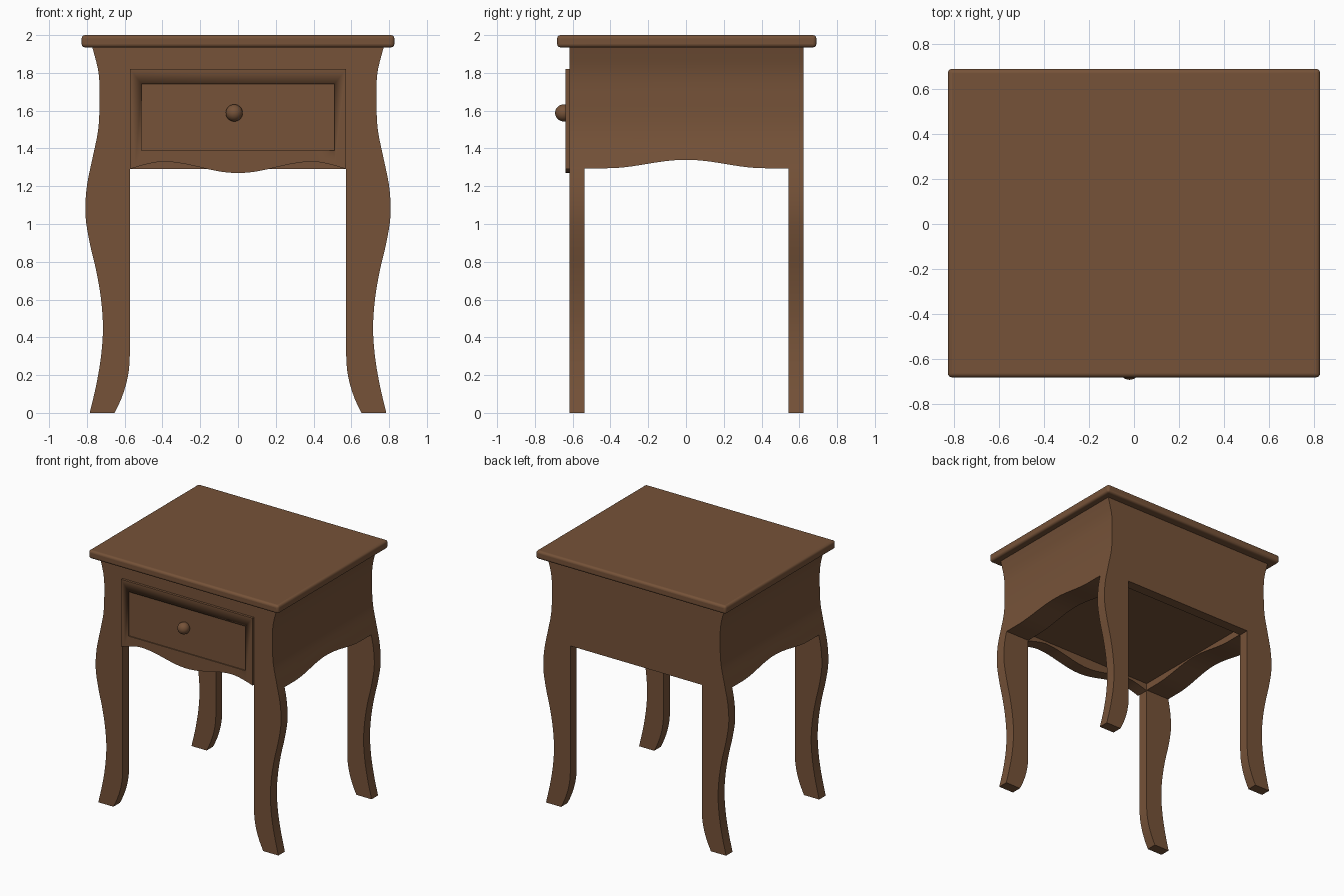
import bpy, bmesh, math

cube = bpy.data.objects.get("Cube")
if cube:
    bpy.data.objects.remove(cube, do_unlink=True)

wood = bpy.data.materials.new("brown_wood")
wood.use_nodes = True
wood.diffuse_color = (0.18, 0.085, 0.04, 1)
bsdf = next(n for n in wood.node_tree.nodes if n.type == 'BSDF_PRINCIPLED')
bsdf.inputs["Base Color"].default_value = wood.diffuse_color
bsdf.inputs["Roughness"].default_value = 0.6

UNDER_TOP = 1.94
INNER = 0.573
STEP = 0.15
# Half width of the curved leg at equal height steps
WIDTHS = [.785, .75, .725, .715, .725, .75, .785, .808, .80, .77, .74, .733, .738, .775]


def outer(z):
    """Smooth leg contour at height z."""
    i = min(int(z / STEP), len(WIDTHS) - 2)
    t = z / STEP - i
    b, c = WIDTHS[i], WIDTHS[i + 1]
    a = WIDTHS[i - 1] if i else 2 * b - c
    d = WIDTHS[i + 2] if i + 2 < len(WIDTHS) else 2 * c - b
    return b + t * ((c - a) + t * ((2*a - 5*b + 4*c - d) + t * (3*b - 3*c + d - a))) / 2


def scallop(x):
    """Wavy lower edge of the front."""
    x = abs(x)
    if x < 0.4:
        return 1.30 - 0.03 * math.cos(math.pi * x / 0.4)
    return 1.33 - 0.04 * ((x - 0.4) / (INNER - 0.4)) ** 1.5


def arch(y):
    """Raised lower edge of the sides."""
    return 1.295 + 0.045 * math.cos(math.pi / 2 * min(abs(y) / 0.42, 1)) ** 2


def finish(name, bm, smooth=True):
    bmesh.ops.recalc_face_normals(bm, faces=bm.faces)
    mesh = bpy.data.meshes.new(name)
    bm.to_mesh(mesh)
    bm.free()
    mesh.materials.append(wood)
    obj = bpy.data.objects.new(name, mesh)
    bpy.context.collection.objects.link(obj)
    bpy.ops.object.select_all(action='DESELECT')
    obj.select_set(True)
    bpy.context.view_layer.objects.active = obj
    if smooth:
        bpy.ops.object.shade_smooth_by_angle(angle=math.radians(35))
    return obj


def loft(name, rings):
    """Skin closed rings of equal length and cap both ends."""
    bm = bmesh.new()
    rows = [[bm.verts.new(p) for p in ring] for ring in rings]
    for r, s in zip(rows, rows[1:]):
        for i in range(len(r)):
            j = (i + 1) % len(r)
            bm.faces.new((r[i], r[j], s[j], s[i]))
    bm.faces.new(rows[0])
    bm.faces.new(rows[-1])
    return finish(name, bm)


def slab(name, outline, y0, y1):
    """Flat board from an x, z outline."""
    return loft(name, [[(x, y, z) for x, z in outline] for y in (y0, y1)])


def box(name, x0, x1, y0, y1, z0, z1):
    return slab(name, [(x0, z0), (x1, z0), (x1, z1), (x0, z1)], y0, y1)


# Front and back boards, each with two curved legs and an apron
leg_outer = [(outer(UNDER_TOP * i / 48), UNDER_TOP * i / 48) for i in range(49)]
foot_inner = [(INNER + 0.08 * (1 - math.sin(a)), 0.29 * (1 - math.cos(a)))
              for a in [math.pi / 2 * i / 8 for i in range(9)]]
foot_inner = [(INNER + 0.08 * (1 - i / 8) ** 2, 0.3 * i / 8) for i in range(9)]
wave = [(x, scallop(x)) for x in [INNER * (1 - i / 20) for i in range(41)]]
straight = [(INNER, 1.29), (-INNER, 1.29)]


def frame(name, lower_edge, y0, y1):
    left = [(-x, z) for x, z in reversed(leg_outer)]
    left_foot = [(-x, z) for x, z in foot_inner]
    edge = [(-x, z) for x, z in lower_edge]
    slab(name, leg_outer + left + left_foot + edge + foot_inner[::-1], y0, y1)


frame("front_frame_and_legs", wave, -0.618, -0.537)
frame("back_frame_and_legs", straight, 0.542, 0.622)

# Curved side panels with arched lower edges
for side, label in ((1, "left"), (-1, "right")):
    rings = []
    for i in range(33):
        y = -0.545 + 1.16 * i / 32
        low = arch(y)
        heights = [low + (UNDER_TOP - low) * k / 16 for k in range(17)]
        ring = [(side * outer(z), y, z) for z in heights]
        rings.append(ring + [(side * INNER, y, UNDER_TOP), (side * INNER, y, low)])
    loft(label + "_side_panel", rings)

# Floor of the drawer space
box("drawer_floor", -0.58, 0.58, -0.54, 0.545, 1.35, 1.38)

# Drawer front with a shallow recessed panel
drawer = slab("drawer_front", [(-INNER, 1.82), (INNER, 1.82)] + wave, -0.637, -0.61)
cutter = box("recess_cutter", -0.51, 0.51, -0.7, -0.629, 1.39, 1.74)
cutter.hide_render = True
cut = drawer.modifiers.new("recess", 'BOOLEAN')
cut.operation = 'DIFFERENCE'
cut.object = cutter
bpy.context.view_layer.objects.active = drawer
bpy.ops.object.modifier_apply(modifier=cut.name)
bpy.data.objects.remove(cutter, do_unlink=True)

# Round knob
bm = bmesh.new()
bmesh.ops.create_uvsphere(bm, u_segments=32, v_segments=16, radius=0.045)
bmesh.ops.translate(bm, verts=bm.verts, vec=(-0.02, -0.648, 1.588))
finish("drawer_knob", bm)

# Table top with softened edges
top = box("table_top", -0.828, 0.828, -0.682, 0.69, 1.935, 2.0)
bevel = top.modifiers.new("soft_edge", 'BEVEL')
bevel.width = 0.018
bevel.segments = 4
bpy.context.view_layer.objects.active = top
bpy.ops.object.modifier_apply(modifier=bevel.name)
bpy.ops.object.shade_smooth_by_angle(angle=math.radians(35))
